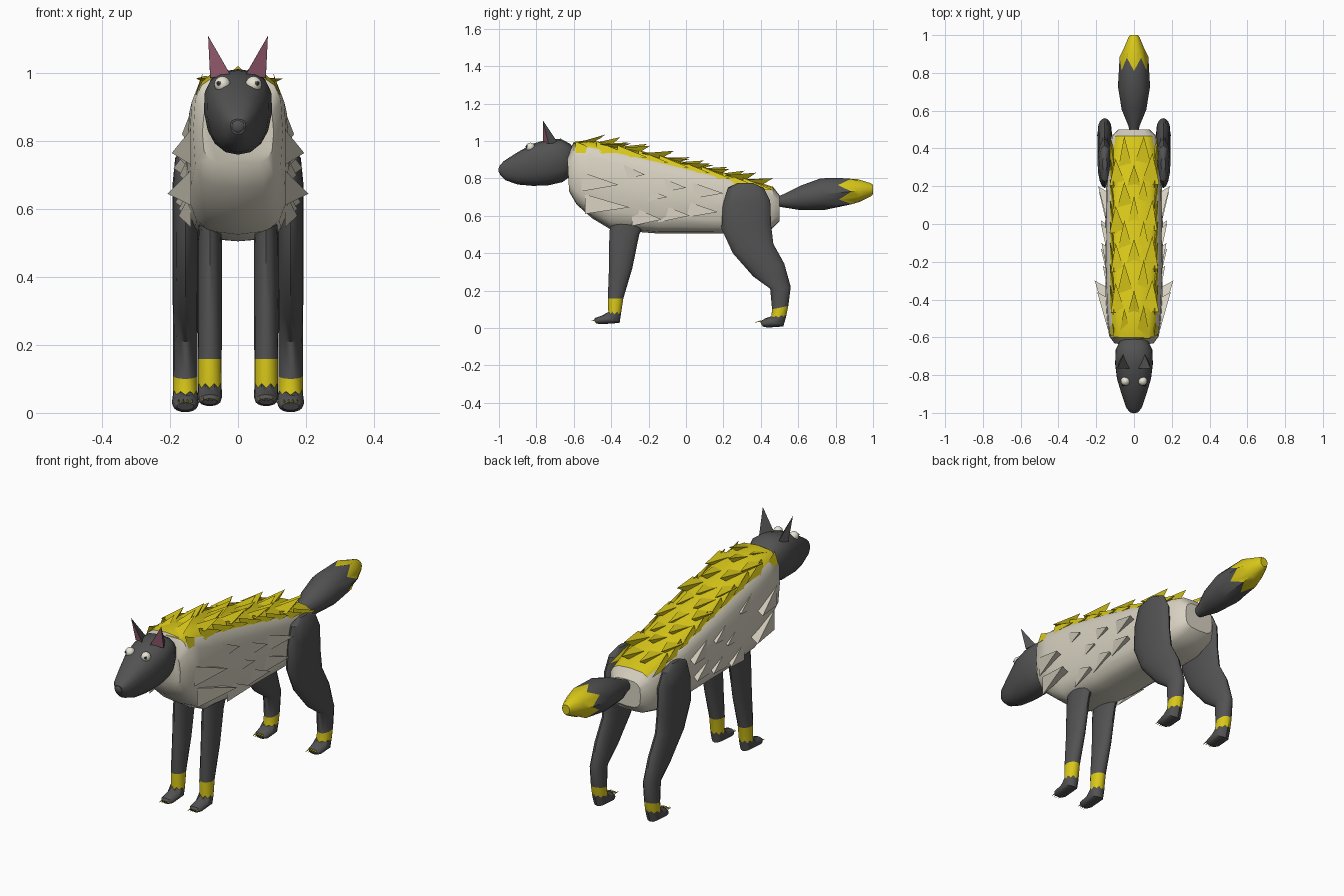
import bpy, bmesh, math, random
from mathutils import Vector

if "Cube" in bpy.data.objects:
    bpy.data.objects.remove(bpy.data.objects["Cube"])

random.seed(4)


def material(name, rgb):
    m = bpy.data.materials.new(name)
    m.diffuse_color = (*rgb, 1)
    m.use_nodes = True
    m.node_tree.nodes["Principled BSDF"].inputs["Base Color"].default_value = m.diffuse_color
    return m


DARK = material("charcoal fur", (0.085, 0.085, 0.087))
YELLOW = material("yellow fur", (0.70, 0.58, 0.01))
CREAM = material("cream fur", (0.68, 0.64, 0.53))
PINK = material("inner ear pink", (0.38, 0.13, 0.20))
WHITE = material("eye white", (0.80, 0.77, 0.66))
BLACK = material("pupil black", (0.02, 0.02, 0.02))


def finish(bm, name, mats, smooth=None):
    bmesh.ops.recalc_face_normals(bm, faces=bm.faces)
    me = bpy.data.meshes.new(name)
    bm.to_mesh(me)
    bm.free()
    for m in mats:
        me.materials.append(m)
    ob = bpy.data.objects.new(name, me)
    bpy.context.collection.objects.link(ob)
    if smooth:
        bpy.context.view_layer.objects.active = ob
        ob.select_set(True)
        bpy.ops.object.shade_smooth_by_angle(angle=math.radians(smooth))
        ob.select_set(False)
    return ob


def loft(name, sections, mats, n=16, p=2.0, x=0.0, taper=0.0, zig=None, rule=None, smooth=35):
    """Each section: (y, z) of one edge, (y, z) of the opposite edge, half width."""
    bm = bmesh.new()
    rings = []
    for k, (a, b, w) in enumerate(sections):
        a, b = Vector((0, *a)), Vector((0, *b))
        mid, half = (a + b) / 2, (a - b) / 2
        along = Vector((1, 0, 0)).cross(half).normalized()
        ring = []
        for i in range(n):
            t = 2 * math.pi * i / n
            c, s = [math.copysign(abs(v) ** (2 / p), v) for v in (math.cos(t), math.sin(t))]
            v = mid + half * c + Vector((x + w * s * (1 + taper * c), 0, 0))
            if zig and k in zig:
                v += along * zig[k] * (-1) ** i
            ring.append(bm.verts.new(v))
        rings.append(ring)
    for k in range(len(rings) - 1):
        for i in range(n):
            j = (i + 1) % n
            f = bm.faces.new((rings[k][i], rings[k][j], rings[k + 1][j], rings[k + 1][i]))
            f.material_index = rule(k, i) if rule else 0
    bm.faces.new(rings[0])
    end = bm.faces.new(rings[-1])
    end.material_index = rule(len(rings) - 2, 0) if rule else 0
    return finish(bm, name, mats, smooth)


def tetra(bm, a, b, c, tip):
    va, vb, vc, vt = [bm.verts.new(q) for q in (a, b, c, tip)]
    return [bm.faces.new(f) for f in ((va, vb, vt), (vb, vc, vt), (vc, va, vt), (va, vc, vb))]


def ball(name, centre, r, mat, scale=(1, 1, 1), seg=16):
    bm = bmesh.new()
    bmesh.ops.create_uvsphere(bm, u_segments=seg, v_segments=seg // 2, radius=r)
    for v in bm.verts:
        v.co = Vector([v.co[i] * scale[i] for i in range(3)]) + Vector(centre)
    return finish(bm, name, [mat], 50)


# Torso with a yellow saddle along the spine
torso = [((-0.635, 0.92), (-0.625, 0.73), 0.105), ((-0.60, 0.995), (-0.585, 0.66), 0.132),
         ((-0.52, 1.005), (-0.50, 0.585), 0.143), ((-0.40, 0.985), (-0.40, 0.525), 0.15),
         ((-0.15, 0.925), (-0.15, 0.505), 0.155), ((0.15, 0.845), (0.15, 0.505), 0.15),
         ((0.35, 0.79), (0.35, 0.505), 0.14), ((0.465, 0.755), (0.46, 0.53), 0.12),
         ((0.50, 0.71), (0.50, 0.57), 0.085)]
loft("torso", torso, [CREAM, YELLOW], p=3.4,
     rule=lambda k, i: int(1 <= k <= 6 and i in (0, 1, 14, 15)))


def spine(y):
    """Height of the back at a given y."""
    for (a, _, _), (b, _, _) in zip(torso[1:], torso[2:]):
        if a[0] <= y <= b[0]:
            return a[1] + (b[1] - a[1]) * (y - a[0]) / (b[0] - a[0])
    return spine(0.46) if y > 0 else 0.995


# Swept-back yellow tufts over the saddle
bm = bmesh.new()
for r in range(9):
    y0 = -0.59 + r * 0.112
    for x in ((-0.085, 0, 0.085) if r % 2 else (-0.045, 0.045)):
        y = y0 + random.uniform(-0.02, 0.02)
        w, length = random.uniform(0.035, 0.05), random.uniform(0.13, 0.18)
        y2 = y + length
        tip = (x * 1.15, y2, spine(min(y2, 0.46)) + random.uniform(0.02, 0.05))
        tetra(bm, (x - w, y, spine(y) - 0.012), (x + w, y, spine(y) - 0.012),
              (x, y + length * 0.6, spine(min(y + length * 0.6, 0.46)) - 0.015), tip)
    # edge tufts hanging over the flanks
    for s in (-1, 1):
        z = spine(y0) - 0.03
        tetra(bm, (s * 0.105, y0, z + 0.03), (s * 0.125, y0, z - 0.03), (s * 0.11, y0 + 0.1, z - 0.03),
              (s * 0.128, min(y0 + 0.16, 0.47), z - 0.035))
finish(bm, "back_tufts", [YELLOW])

# Cream tufts on the flanks: tip y, tip z, tip x, length
bm = bmesh.new()
for y, z, x, length in ((-0.36, 0.765, 0.195, 0.2), (-0.30, 0.645, 0.208, 0.24), (-0.10, 0.70, 0.172, 0.17),
                        (0.0, 0.75, 0.175, 0.17), (0.02, 0.60, 0.175, 0.17), (0.17, 0.62, 0.185, 0.2),
                        (0.20, 0.72, 0.19, 0.2), (-0.22, 0.82, 0.165, 0.15), (-0.13, 0.58, 0.175, 0.16)):
    for s in (-1, 1):
        tetra(bm, (s * 0.138, y - length, z + 0.07), (s * 0.138, y - length, z - 0.035),
              (s * 0.14, y - length * 0.15, z + 0.005), (s * x, y, z))
finish(bm, "flank_tufts", [CREAM])

# Head
loft("head", [((-0.998, 0.865), (-0.995, 0.82), 0.022), ((-0.975, 0.892), (-0.965, 0.79), 0.042),
              ((-0.90, 0.94), (-0.90, 0.767), 0.066), ((-0.82, 0.985), (-0.82, 0.76), 0.09),
              ((-0.74, 1.008), (-0.74, 0.762), 0.10), ((-0.67, 1.012), (-0.66, 0.78), 0.097),
              ((-0.62, 0.985), (-0.62, 0.81), 0.075), ((-0.59, 0.95), (-0.59, 0.84), 0.05)],
     [DARK], p=2.4, taper=0.12)
ball("nose", (0, -0.982, 0.845), 0.027, DARK, (1, 0.8, 1), 10)

for s, side in ((-1, "left"), (1, "right")):
    # Eyes with outward-looking pupils
    eye = Vector((s * 0.046, -0.832, 0.967))
    look = Vector((s * 0.5, -0.84, 0.15)).normalized()
    ball(side + "_eye", eye, 0.024, WHITE)
    ball(side + "_iris", eye + look * 0.0185, 0.0085, DARK, seg=12)
    ball(side + "_pupil", eye + look * 0.0235, 0.0052, BLACK, seg=10)

    # Ears with pink fronts
    bm = bmesh.new()
    faces = tetra(bm, (s * 0.082, -0.735, 0.985), (s * 0.022, -0.765, 0.995), (s * 0.055, -0.685, 0.99),
                  (s * 0.088, -0.765, 1.11))
    bmesh.ops.recalc_face_normals(bm, faces=bm.faces)
    inner = faces[0]
    bmesh.ops.inset_individual(bm, faces=[inner], thickness=0.004)
    inner.material_index = 1
    finish(bm, side + "_ear", [DARK, PINK])

    # Front leg: shoulder to paw, with a yellow ankle band
    loft(side + "_front_leg",
         [((-0.40, 0.60), (-0.20, 0.60), 0.03), ((-0.41, 0.50), (-0.25, 0.50), 0.036),
          ((-0.412, 0.32), (-0.287, 0.32), 0.036), ((-0.418, 0.158), (-0.335, 0.158), 0.035),
          ((-0.415, 0.08), (-0.348, 0.08), 0.035), ((-0.45, 0.066), (-0.355, 0.027), 0.036),
          ((-0.485, 0.054), (-0.455, 0.02), 0.033), ((-0.493, 0.042), (-0.48, 0.024), 0.022)],
         [DARK, YELLOW], x=s * 0.083, zig={4: 0.007}, rule=lambda k, i: int(k == 3))

    # Hind leg: thigh, hock and paw
    loft(side + "_hind_leg",
         [((0.28, 0.776), (0.355, 0.776), 0.012), ((0.225, 0.75), (0.415, 0.75), 0.03),
          ((0.197, 0.66), (0.45, 0.68), 0.038), ((0.19, 0.53), (0.455, 0.55), 0.038),
          ((0.25, 0.40), (0.467, 0.45), 0.038), ((0.36, 0.275), (0.525, 0.345), 0.037),
          ((0.45, 0.21), (0.56, 0.22), 0.036), ((0.46, 0.10), (0.547, 0.118), 0.036),
          ((0.455, 0.058), (0.535, 0.066), 0.036), ((0.425, 0.052), (0.52, 0.008), 0.04),
          ((0.405, 0.04), (0.435, 0.002), 0.036), ((0.398, 0.03), (0.41, 0.008), 0.025)],
         [DARK, YELLOW], x=s * 0.155, zig={8: 0.005}, rule=lambda k, i: int(k == 7))

    # Claws
    bm = bmesh.new()
    for cx, cy, cz in ((0.083, -0.48, 0.038), (0.155, 0.40, 0.032)):
        for i in range(4):
            x = s * cx + (i - 1.5) * 0.013
            tetra(bm, (x - 0.004, cy, cz), (x + 0.004, cy, cz), (x, cy, cz + 0.009),
                  (x, cy - 0.032, cz - 0.002))
    finish(bm, side + "_claws", [YELLOW])

# Bushy tail with a jagged yellow tip
loft("tail", [((0.47, 0.695), (0.47, 0.655), 0.018), ((0.52, 0.715), (0.52, 0.645), 0.03),
              ((0.61, 0.76), (0.60, 0.632), 0.065), ((0.72, 0.80), (0.735, 0.63), 0.085),
              ((0.845, 0.805), (0.855, 0.65), 0.076), ((0.92, 0.795), (0.93, 0.675), 0.056),
              ((0.985, 0.775), (0.99, 0.705), 0.03), ((1.0, 0.765), (1.0, 0.715), 0.022)],
     [DARK, YELLOW], n=12, zig={4: 0.035}, rule=lambda k, i: int(k >= 4))
